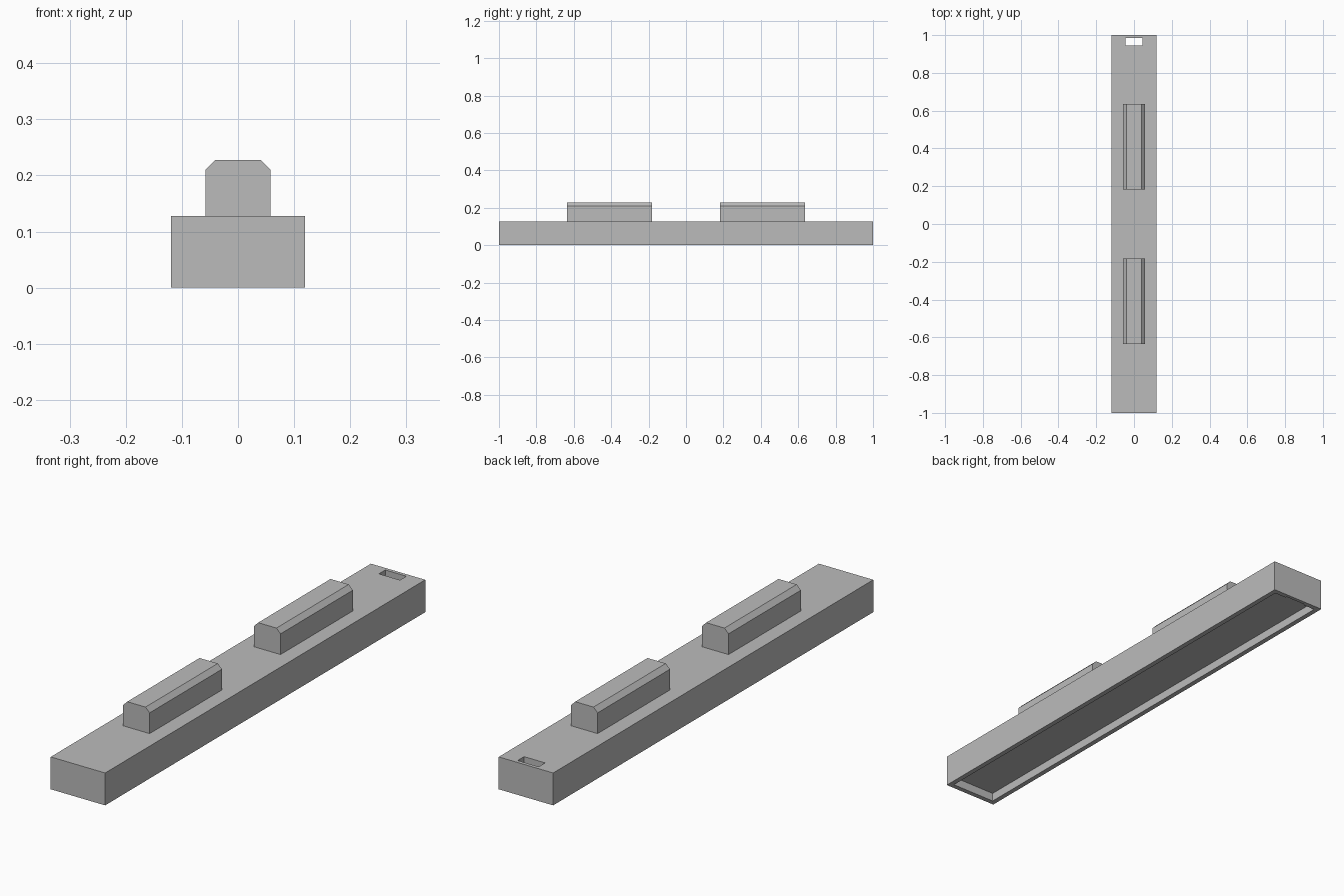
import bpy
import bmesh

old = bpy.data.objects.get("Cube")
if old:
    bpy.data.objects.remove(old, do_unlink=True)

grey = bpy.data.materials.new("plain grey")
grey.use_nodes = True
grey.diffuse_color = (0.5, 0.5, 0.5, 1)
grey.node_tree.nodes["Principled BSDF"].inputs["Base Color"].default_value = grey.diffuse_color


def prism(name, profile, y0, y1):
    """Extrude an (x, z) outline along y."""
    bm = bmesh.new()
    face = bm.faces.new([bm.verts.new((x, y0, z)) for x, z in profile])
    grown = bmesh.ops.extrude_face_region(bm, geom=[face])["geom"]
    moved = [v for v in grown if isinstance(v, bmesh.types.BMVert)]
    bmesh.ops.translate(bm, verts=moved, vec=(0, y1 - y0, 0))
    bmesh.ops.recalc_face_normals(bm, faces=bm.faces)
    mesh = bpy.data.meshes.new(name)
    bm.to_mesh(mesh)
    bm.free()
    mesh.materials.append(grey)
    obj = bpy.data.objects.new(name, mesh)
    bpy.context.collection.objects.link(obj)
    return obj


def box(name, half_x, y0, y1, z0, z1):
    outline = [(-half_x, z0), (half_x, z0), (half_x, z1), (-half_x, z1)]
    return prism(name, outline, y0, y1)


def cut(target, cutter):
    """Subtract the cutter and keep it hidden."""
    mod = target.modifiers.new(cutter.name, "BOOLEAN")
    mod.operation = "DIFFERENCE"
    mod.solver = "EXACT"
    mod.object = cutter
    bpy.context.view_layer.objects.active = target
    bpy.ops.object.modifier_apply(modifier=mod.name)
    bpy.data.objects.remove(cutter, do_unlink=True)


# Long base bar, recessed underneath, with a through slot near the back end
HALF, TOP, WALL, DEPTH = 0.119, 0.128, 0.02, 0.034
base = box("base_bar", HALF, -1, 1, 0, TOP)
cut(base, box("underside_recess", HALF - WALL, WALL - 1, 1 - WALL, -0.1, DEPTH))
cut(base, box("cable_slot", 0.046, 0.946, 0.986, -0.1, 0.2))

# Two raised blocks with chamfered top edges
right_half = [(0.058, TOP), (0.058, 0.21), (0.04, 0.228)]
outline = right_half + [(-x, z) for x, z in reversed(right_half)]
for name, y0 in (("front_block", -0.635), ("back_block", 0.183)):
    prism(name, outline, y0, y0 + 0.452)
